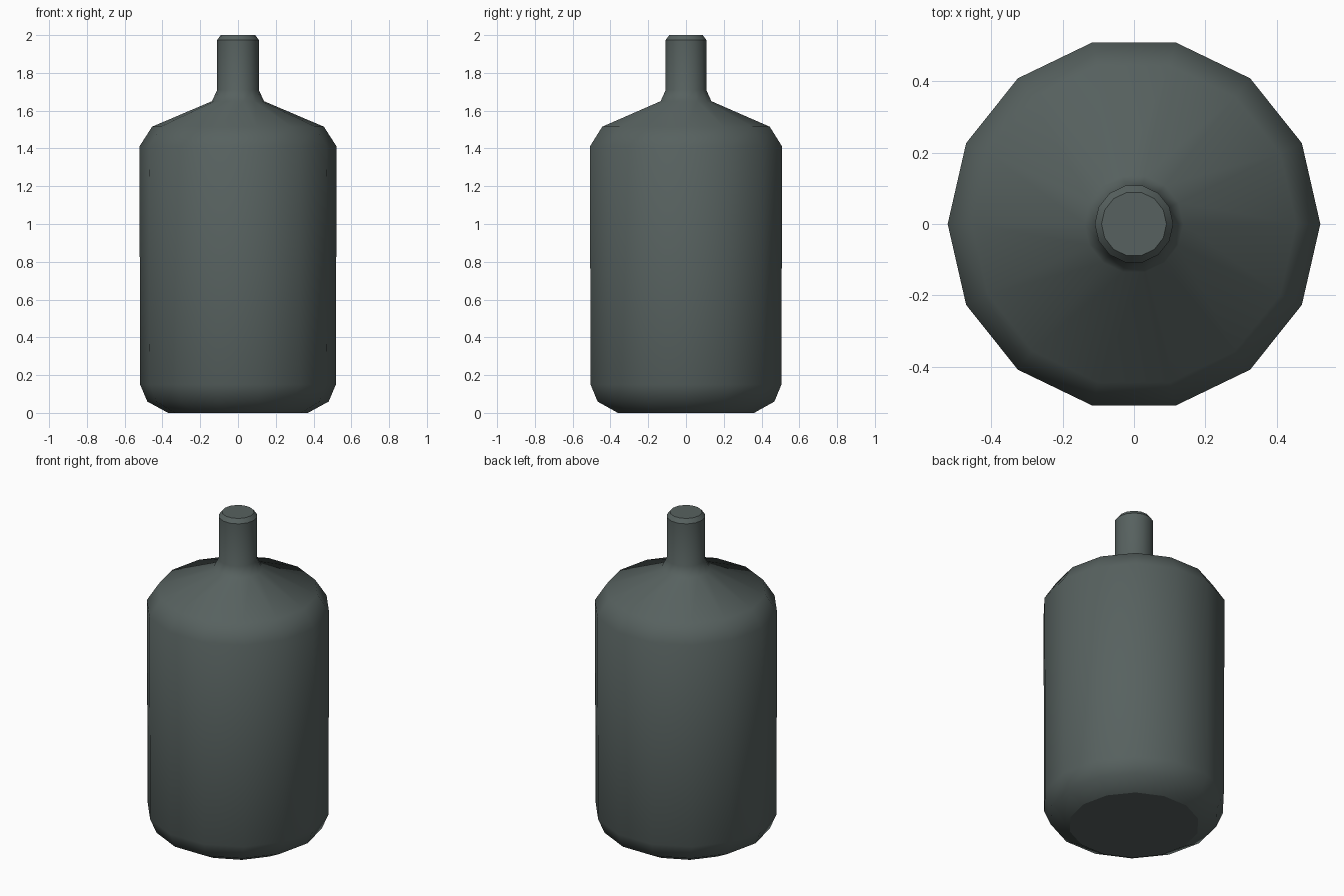
import bpy, bmesh, math

if "Cube" in bpy.data.objects:
    bpy.data.objects.remove(bpy.data.objects["Cube"])

SIDES = 14
# Bottle outline: radius, height
PROFILE = [(0.37, 0.0), (0.48, 0.06), (0.518, 0.15), (0.522, 1.41),
           (0.455, 1.515), (0.138, 1.65), (0.11, 1.71), (0.11, 1.975), (0.091, 2.0)]

mat = bpy.data.materials.new("dark grey green")
mat.diffuse_color = (0.095, 0.12, 0.115, 1)
mat.use_nodes = True
mat.node_tree.nodes["Principled BSDF"].inputs["Base Color"].default_value = mat.diffuse_color

# Lathe the outline into rings
bm = bmesh.new()
rings = []
for r, z in PROFILE:
    rings.append([bm.verts.new((r * math.cos(2 * math.pi * i / SIDES),
                                r * math.sin(2 * math.pi * i / SIDES), z))
                  for i in range(SIDES)])
for lower, upper in zip(rings, rings[1:]):
    for i in range(SIDES):
        j = (i + 1) % SIDES
        bm.faces.new((lower[i], lower[j], upper[j], upper[i])).smooth = True

# Flat base and top, with crisp borders
for cap in (bm.faces.new(rings[0][::-1]), bm.faces.new(rings[-1])):
    for e in cap.edges:
        e.smooth = False

# Crisp line below the lip bevel
for i in range(SIDES):
    e = bm.edges.get((rings[-2][i], rings[-2][(i + 1) % SIDES]))
    e.smooth = False

mesh = bpy.data.meshes.new("bottle")
bm.to_mesh(mesh)
bm.free()
mesh.materials.append(mat)
bottle = bpy.data.objects.new("bottle", mesh)
bpy.context.collection.objects.link(bottle)
